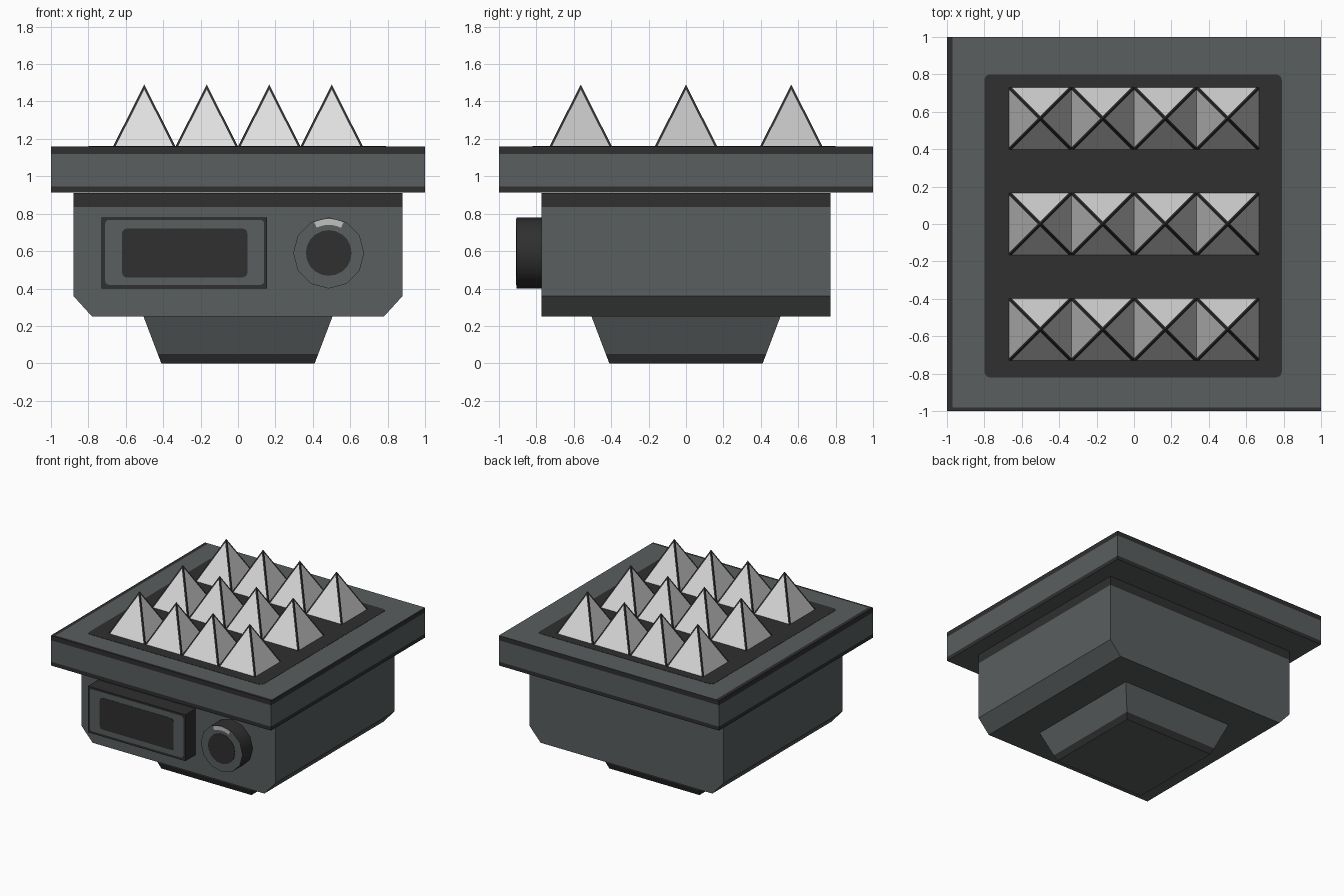
import bpy, bmesh, math
from mathutils import Vector, Matrix

if "Cube" in bpy.data.objects:
    bpy.data.objects.remove(bpy.data.objects["Cube"])


def material(name, r, g, b):
    m = bpy.data.materials.new(name)
    m.diffuse_color = (r, g, b, 1)
    m.use_nodes = True
    m.node_tree.nodes["Principled BSDF"].inputs["Base Color"].default_value = m.diffuse_color
    return m


GREY = material("slate_grey", 0.100, 0.112, 0.112)
DARK = material("charcoal", 0.029, 0.029, 0.029)
LIGHT = material("pale_grey", 0.74, 0.74, 0.74)
MID = material("mid_grey", 0.53, 0.53, 0.53)
FRONT = Matrix.Rotation(math.radians(90), 4, 'X')   # local z -> -y


def finish(bm, name, mats):
    bmesh.ops.recalc_face_normals(bm, faces=bm.faces)
    me = bpy.data.meshes.new(name)
    bm.to_mesh(me)
    bm.free()
    for m in mats:
        me.materials.append(m)
    ob = bpy.data.objects.new(name, me)
    bpy.context.collection.objects.link(ob)
    return ob


def prism(bm, pts, depth):
    """Extrude a flat outline (local xy) along local +z."""
    f = bm.faces.new([bm.verts.new((x, y, 0)) for x, y in pts])
    r = bmesh.ops.extrude_face_region(bm, geom=[f])
    vs = [v for v in r['geom'] if isinstance(v, bmesh.types.BMVert)]
    bmesh.ops.translate(bm, verts=vs, vec=(0, 0, depth))


def box(bm, lo, hi):
    prism(bm, [(lo[0], lo[1]), (hi[0], lo[1]), (hi[0], hi[1]), (lo[0], hi[1])], hi[2] - lo[2])
    bmesh.ops.translate(bm, verts=bm.verts, vec=(0, 0, lo[2]))


def cut(bm, co, no):
    bmesh.ops.bisect_plane(bm, geom=bm.verts[:] + bm.edges[:] + bm.faces[:],
                           plane_co=co, plane_no=no)


def paint(bm, rule):
    bm.normal_update()
    for f in bm.faces:
        f.material_index = int(rule(f.calc_center_median(), f.normal))


def panel(name, x0, x1, y0, y1, r, mat, matrix, thick=0.004):
    """Thin plate with rounded corners."""
    pts = []
    for i, (cx, cy) in enumerate([(x1 - r, y1 - r), (x0 + r, y1 - r), (x0 + r, y0 + r), (x1 - r, y0 + r)]):
        for k in range(4):
            a = math.radians(90 * i + 30 * k)
            pts.append((cx + r * math.cos(a), cy + r * math.sin(a)))
    bm = bmesh.new()
    prism(bm, pts, thick)
    bm.transform(matrix)
    return finish(bm, name, [mat])


# Tapered foot with dark band at the bottom
bm = bmesh.new()
box(bm, (-0.505, -0.505, 0), (0.505, 0.505, 0.25))
for v in bm.verts:
    if v.co.z < 0.1:
        v.co.x *= 0.41 / 0.505
        v.co.y *= 0.41 / 0.505
cut(bm, (0, 0, 0.05), (0, 0, 1))
bmesh.ops.recalc_face_normals(bm, faces=bm.faces)
paint(bm, lambda c, n: c.z < 0.05 and abs(n.z) < 0.9)
finish(bm, "foot", [GREY, DARK])

# Body with chamfered lower sides and dark band under the plate
bm = bmesh.new()
prism(bm, [(-0.78, 0.25), (0.78, 0.25), (0.88, 0.36), (0.88, 0.91), (-0.88, 0.91), (-0.88, 0.36)], 1.545)
bm.transform(Matrix.Translation((0, 0.7725, 0)) @ FRONT)
cut(bm, (0, 0, 0.835), (0, 0, 1))
bmesh.ops.recalc_face_normals(bm, faces=bm.faces)
paint(bm, lambda c, n: c.z > 0.835 and abs(n.z) < 0.9)
finish(bm, "body", [GREY, DARK])

# Top plate with dark bands on the rim
bm = bmesh.new()
box(bm, (-1, -1, 0.913), (1, 1, 1.16))
for z in (0.945, 1.12):
    cut(bm, (0, 0, z), (0, 0, 1))
cut(bm, (-0.97, 0, 0), (1, 0, 0))
cut(bm, (0, -0.98, 0), (0, 1, 0))
bmesh.ops.recalc_face_normals(bm, faces=bm.faces)
paint(bm, lambda c, n: (c.x < -0.97 or c.y < -0.98) if n.z > 0.9
      else abs(n.z) < 0.5 and not 0.945 < c.z < 1.12)
finish(bm, "top_plate", [GREY, DARK])
panel("top_panel", -0.80, 0.79, -0.82, 0.80, 0.03, DARK, Matrix.Translation((0, 0, 1.158)))

# Spikes: four-sided pyramids with dark edges
bm = bmesh.new()
H = 0.167
for cy in (-0.563, 0, 0.563):
    for i in range(4):
        c = Vector((-0.501 + i * 2 * H, cy, 1.16))
        tip = c + Vector((0, 0, 0.33))
        corners = [c + Vector(p) for p in ((-H, -H, 0), (H, -H, 0), (H, H, 0), (-H, H, 0))]
        for k in range(4):
            b, d = corners[k], corners[(k + 1) % 4]
            ti = tip.lerp((b + d) / 2, 0.08)
            bi, di = b.lerp(d, 0.04), d.lerp(b, 0.04)
            for pts, m in (((ti, bi, di), k % 2), ((tip, b, bi, ti), 2), ((tip, ti, di, d), 2)):
                bm.faces.new([bm.verts.new(p) for p in pts]).material_index = m
bmesh.ops.remove_doubles(bm, verts=bm.verts, dist=0.0001)
# keep outward orientation explicitly on the open shells
bm.normal_update()
for f in bm.faces:
    if f.normal.z < 0:
        f.normal_flip()
me = bpy.data.meshes.new("spikes")
bm.to_mesh(me)
bm.free()
for m in (LIGHT, MID, DARK):
    me.materials.append(m)
bpy.context.collection.objects.link(bpy.data.objects.new("spikes", me))

# Display box with frame and screen
bm = bmesh.new()
box(bm, (-0.73, -0.905, 0.40), (0.155, -0.76, 0.78))
finish(bm, "display_box", [DARK])
panel("display_frame", -0.71, 0.14, 0.42, 0.767, 0.02, GREY, Matrix.Translation((0, -0.904, 0)) @ FRONT)
panel("display_screen", -0.62, 0.05, 0.46, 0.72, 0.025, DARK, Matrix.Translation((0, -0.906, 0)) @ FRONT)


# Dial: dark sides, grey face, dark centre and a pale mark
def ring_points(r, n=12, start=90, sweep=360):
    return [(r * math.cos(math.radians(start + sweep * k / n)),
             r * math.sin(math.radians(start + sweep * k / n))) for k in range(n)]


def dial_part(name, pts, y, depth, mats):
    bm = bmesh.new()
    prism(bm, pts, depth)
    bm.transform(Matrix.Translation((0.485, y, 0.59)) @ FRONT)
    bmesh.ops.recalc_face_normals(bm, faces=bm.faces)
    paint(bm, lambda c, n: n.y < -0.9)
    return finish(bm, name, mats)


dial = dial_part("dial", ring_points(0.19), -0.76, 0.145, [DARK, GREY])
dial.select_set(True)
bpy.context.view_layer.objects.active = dial
bpy.ops.object.shade_smooth_by_angle(angle=math.radians(40))
dial_part("dial_centre", ring_points(0.122, 20), -0.903, 0.005, [DARK, DARK])
mark = ring_points(0.182, 7, 64, 60) + ring_points(0.150, 7, 64, 60)[::-1]
dial_part("dial_mark", mark, -0.903, 0.005, [MID, MID])
